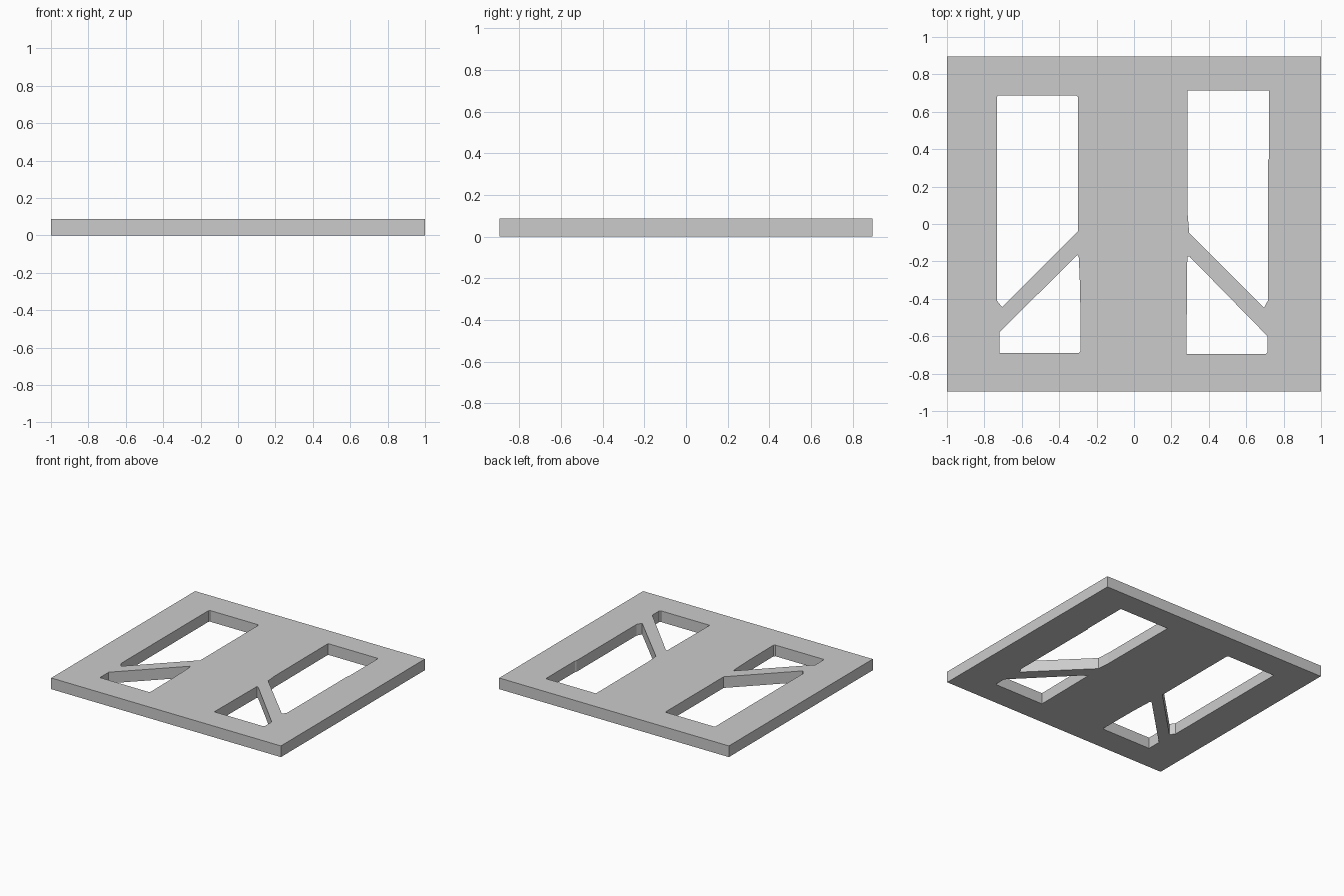
import bpy

if "Cube" in bpy.data.objects:
    bpy.data.objects.remove(bpy.data.objects["Cube"])

THICK = 0.088

# outer rim of the flat panel
outline = [(-1, -0.895), (1, -0.895), (1, 0.895), (-1, 0.895)]

# window openings, separated by the two diagonal braces
openings = [
    # left upper
    [(-0.733, 0.68), (-0.724, 0.688), (-0.31, 0.688), (-0.30, 0.68),
     (-0.30, -0.04), (-0.705, -0.445), (-0.733, -0.41)],
    # right upper
    [(0.285, 0.713), (0.722, 0.713), (0.722, 0.35), (0.716, 0.34),
     (0.716, -0.41), (0.695, -0.447), (0.295, -0.047), (0.287, 0.05)],
    # left lower
    [(-0.72, -0.58), (-0.303, -0.165), (-0.295, -0.18), (-0.288, -0.35),
     (-0.285, -0.68), (-0.295, -0.69), (-0.72, -0.69)],
    # right lower
    [(0.285, -0.172), (0.298, -0.175), (0.714, -0.60), (0.714, -0.685),
     (0.705, -0.695), (0.28, -0.695)],
]

# filled 2D profile: inner loops become holes
curve = bpy.data.curves.new("panel_profile", 'CURVE')
curve.dimensions = '2D'
curve.fill_mode = 'BOTH'
curve.extrude = THICK / 2
for loop in [outline] + openings:
    s = curve.splines.new('POLY')
    s.points.add(len(loop) - 1)
    for p, (x, y) in zip(s.points, loop):
        p.co = (x, y, 0, 1)
    s.use_cyclic_u = True

panel = bpy.data.objects.new("braced_panel", curve)
panel.location.z = THICK / 2
bpy.context.collection.objects.link(panel)

# turn the profile into a real mesh
bpy.context.view_layer.objects.active = panel
panel.select_set(True)
bpy.ops.object.convert(target='MESH')
bpy.ops.object.shade_flat()
